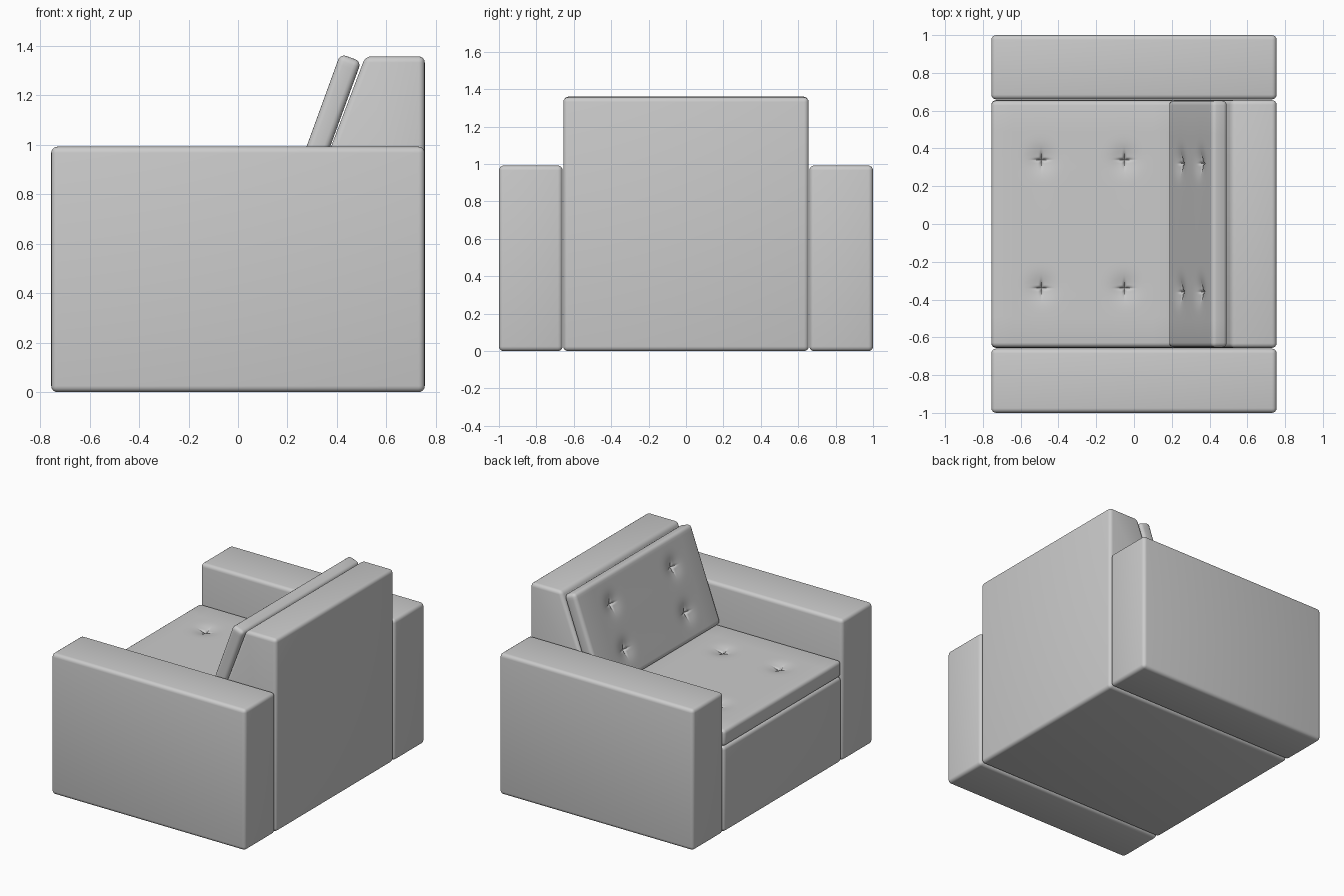
import bpy, bmesh, math
from mathutils import Vector, Matrix

if "Cube" in bpy.data.objects:
    bpy.data.objects.remove(bpy.data.objects["Cube"], do_unlink=True)

GREY = (0.6, 0.6, 0.6, 1)
fabric = bpy.data.materials.new("grey fabric")
fabric.use_nodes = True
fabric.diffuse_color = GREY
fabric.node_tree.nodes["Principled BSDF"].inputs["Base Color"].default_value = GREY


def finish(name, bm):
    bmesh.ops.recalc_face_normals(bm, faces=bm.faces)
    mesh = bpy.data.meshes.new(name)
    bm.to_mesh(mesh)
    bm.free()
    mesh.materials.append(fabric)
    obj = bpy.data.objects.new(name, mesh)
    bpy.context.collection.objects.link(obj)
    bpy.ops.object.select_all(action="DESELECT")
    obj.select_set(True)
    bpy.context.view_layer.objects.active = obj
    bpy.ops.object.shade_smooth_by_angle(angle=math.radians(40))
    return obj


def round_edges(bm, radius):
    bmesh.ops.bevel(bm, geom=list(bm.edges), offset=radius, segments=4,
                    profile=0.5, affect="EDGES", clamp_overlap=True)


def box(size, centre=(0, 0, 0), radius=0.025):
    bm = bmesh.new()
    bmesh.ops.create_cube(bm, size=1)
    bmesh.ops.scale(bm, vec=size, verts=bm.verts)
    bmesh.ops.translate(bm, vec=centre, verts=bm.verts)
    round_edges(bm, radius)
    return bm


def dimple(dx, dy):
    """Soft hollow with a small cross-shaped fold at its centre."""
    d = math.hypot(dx, dy)
    hollow = 0.016 * math.exp(-(d / 0.065) ** 2)
    across = min(abs(dx), abs(dy))
    fold = 0.018 * math.exp(-(across / 0.006) ** 2 - (d / 0.03) ** 2)
    return hollow + fold


def cushion(name, size, tufts_x, tufts_y, matrix):
    bm = box(size)
    # Fine cuts around each tuft
    for axis, centres in ((0, tufts_x), (1, tufts_y)):
        normal = Vector((axis == 0, axis == 1, 0))
        for c in centres:
            for i in range(-15, 16):
                offset = 0.15 * math.copysign(abs(i / 15) ** 1.6, i)
                bmesh.ops.bisect_plane(
                    bm, geom=bm.verts[:] + bm.edges[:] + bm.faces[:],
                    plane_co=normal * (c + offset), plane_no=normal)
    # Press the tufts into the top face
    for v in bm.verts:
        if v.co.z > size[2] / 2 - 1e-4:
            v.co.z -= sum(dimple(v.co.x - x, v.co.y - y)
                          for x in tufts_x for y in tufts_y)
    bm.transform(matrix)
    return finish(name, bm)


# Arms
for side, name in ((1, "left_arm"), (-1, "right_arm")):
    finish(name, box((1.51, 0.34, 0.992), (0, side * 0.83, 0.496)))

# Base and sloped backrest in one profile
profile = [(-0.755, 0), (0.755, 0), (0.755, 1.357), (0.515, 1.357),
           (0.227, 0.6), (-0.755, 0.6)]
bm = bmesh.new()
face = bm.faces.new([bm.verts.new((x, -0.656, z)) for x, z in profile])
extruded = bmesh.ops.extrude_face_region(bm, geom=[face])["geom"]
bmesh.ops.translate(bm, vec=(0, 1.312, 0),
                    verts=[g for g in extruded if isinstance(g, bmesh.types.BMVert)])
bmesh.ops.recalc_face_normals(bm, faces=bm.faces)
round_edges(bm, 0.025)
finish("base_and_backrest", bm)

# Seat cushion
cushion("seat_cushion", (0.98, 1.306, 0.115), (-0.225, 0.215), (-0.34, 0.34),
        Matrix.Translation((-0.265, 0, 0.6575)))

# Leaning back cushion
lean = Matrix.Rotation(-math.radians(70), 4, "Y")
cushion("back_cushion", (0.683, 1.306, 0.09), (-0.16, 0.15), (-0.36, 0.32),
        Matrix.Translation((0.339, 0, 1.031)) @ lean)
